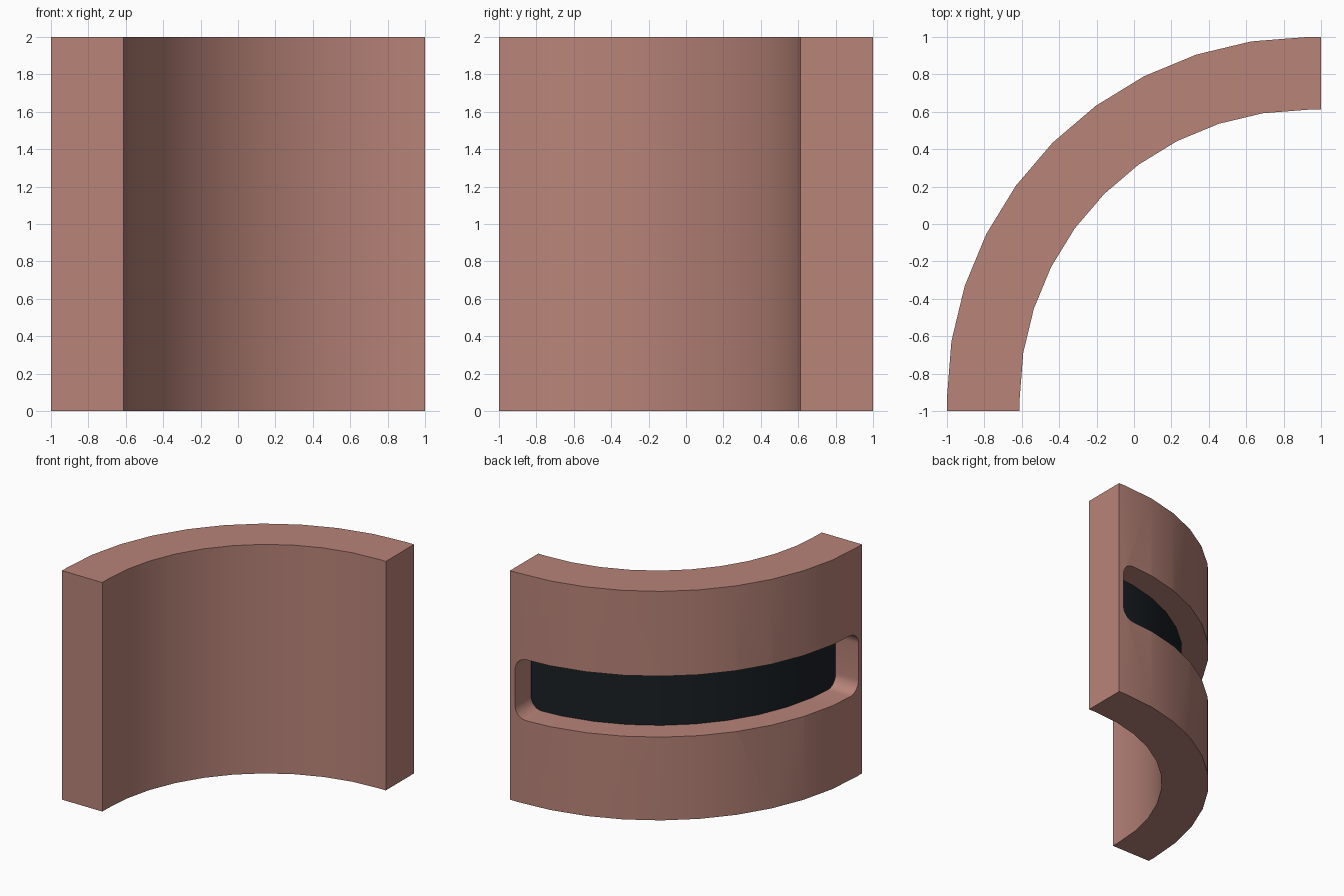
import bpy, bmesh
from math import sin, cos, radians, sqrt

if "Cube" in bpy.data.objects:
    bpy.data.objects.remove(bpy.data.objects["Cube"])

C = 0.929                  # arc centre is (C, -C)
R_OUT, R_IN = 1 + C, 1.54
DEPTH = 0.22               # recess depth
STEP = radians(9)
SEGS = 10
L = 2 * R_OUT * sin(STEP / 2)   # facet length on the outer face
TOTAL = SEGS * L
EXT = 1 - C                # short straight ends


def material(name, color):
    m = bpy.data.materials.new(name)
    m.diffuse_color = color
    m.use_nodes = True
    m.node_tree.nodes["Principled BSDF"].inputs["Base Color"].default_value = m.diffuse_color
    return m


def point(s, r):
    """Plan position at distance s along the wall, at radius r."""
    if s < 0:
        return C - r, -C + s
    if s > TOTAL:
        return C + s - TOTAL, -C + r
    i = min(int(s / L), SEGS - 1)
    t = s / L - i
    a, b = i * STEP, (i + 1) * STEP
    return (C - r * ((1 - t) * cos(a) + t * cos(b)),
            -C + r * ((1 - t) * sin(a) + t * sin(b)))


def curved_block(name, columns, r_in, r_out, mats, inner_mat=0):
    """Sweep a rectangle along the wall path; columns are (s, z low, z high)."""
    bm = bmesh.new()
    rings = []
    for s, lo, hi in columns:
        corners = ((r_in, lo), (r_in, hi), (r_out, hi), (r_out, lo))
        rings.append([bm.verts.new((*point(s, r), z)) for r, z in corners])
    for a, b in zip(rings, rings[1:]):
        for k in range(4):
            n = (k + 1) % 4
            f = bm.faces.new((a[k], a[n], b[n], b[k]))
            if k == 0:
                f.material_index = inner_mat
    bm.faces.new(rings[0])
    bm.faces.new(rings[-1])
    bmesh.ops.recalc_face_normals(bm, faces=bm.faces)
    mesh = bpy.data.meshes.new(name)
    bm.to_mesh(mesh)
    bm.free()
    for m in mats:
        mesh.materials.append(m)
    ob = bpy.data.objects.new(name, mesh)
    bpy.context.collection.objects.link(ob)
    return ob


mats = [material("clay", (0.48, 0.23, 0.19, 1)),
        material("dark_panel", (0.010, 0.014, 0.018, 1))]

# Curved wall
stations = [-EXT] + [i * L for i in range(SEGS + 1)] + [TOTAL + EXT]
wall = curved_block("curved_wall", [(s, 0, 2) for s in stations], R_IN, R_OUT, mats)

# Rounded slot cut into the outer face, with a dark back panel
S0, S1, HALF, RAD, MID = -0.023, TOTAL + 0.023, 0.266, 0.11, 0.993
corner = [RAD * (1 - cos(radians(90 * k / 8))) for k in range(9)]
slots = sorted([S0 + u for u in corner] + [S1 - u for u in corner]
               + [i * L for i in range(SEGS + 1)])
columns = []
for s in slots:
    u = max(0, min(s - S0, S1 - s, RAD))
    h = HALF - RAD + sqrt(max(0, RAD ** 2 - (RAD - u) ** 2))
    columns.append((s, MID - h, MID + h))
cutter = curved_block("slot_cutter", columns, R_OUT - DEPTH, R_OUT + 0.1, mats, 1)
cutter.hide_render = True

mod = wall.modifiers.new("slot", 'BOOLEAN')
mod.operation = 'DIFFERENCE'
mod.solver = 'EXACT'
mod.object = cutter
bpy.context.view_layer.objects.active = wall
wall.select_set(True)
bpy.ops.object.modifier_apply(modifier=mod.name)
bpy.data.objects.remove(cutter)

# Smooth curve with crisp edges
bpy.ops.object.shade_smooth_by_angle(angle=radians(30))
